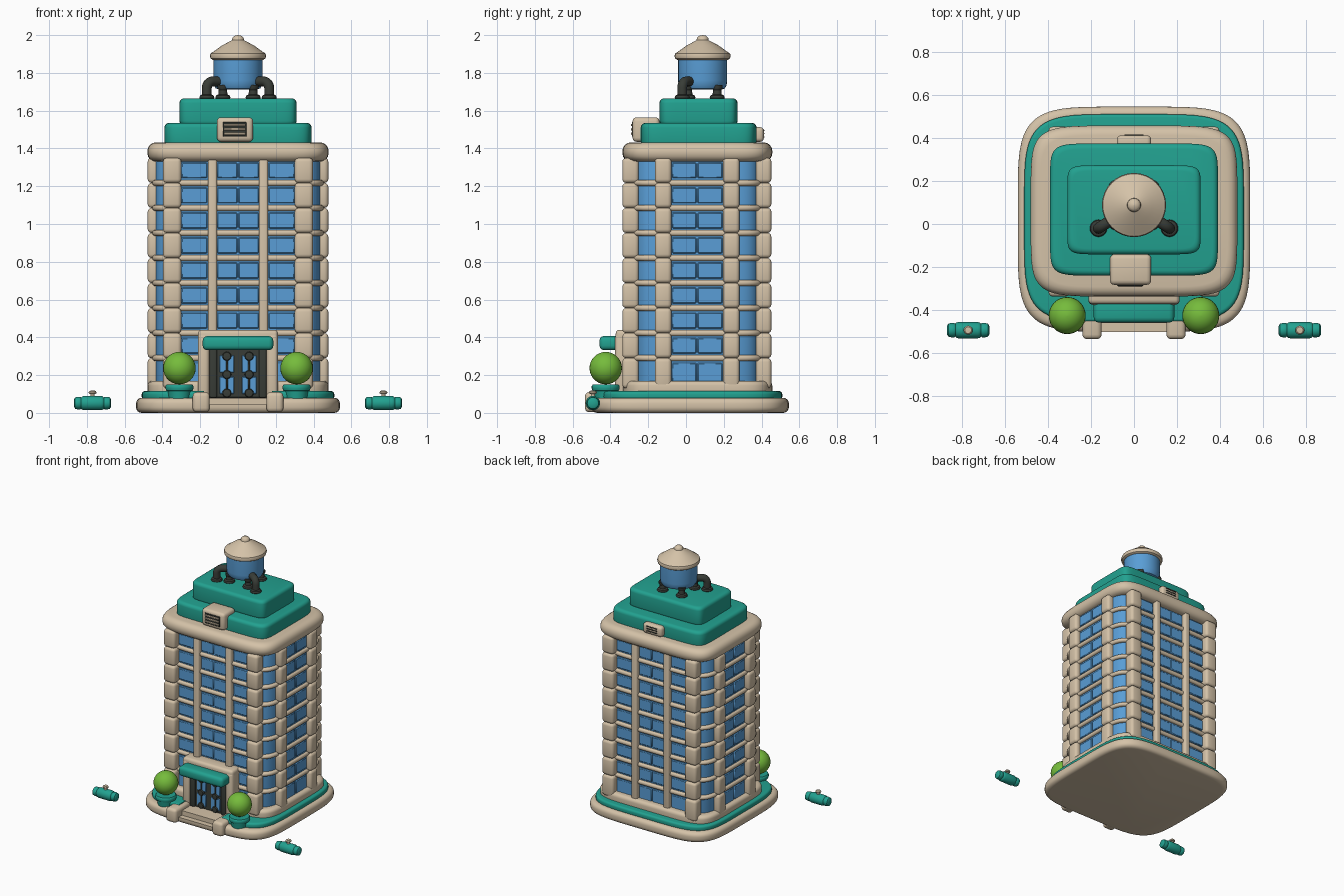
import bpy, bmesh, math
from mathutils import Matrix, Vector

if "Cube" in bpy.data.objects:
    bpy.data.objects.remove(bpy.data.objects["Cube"])


def mat(name, r, g, b):
    m = bpy.data.materials.new(name)
    m.diffuse_color = (r, g, b, 1)
    m.use_nodes = True
    m.node_tree.nodes["Principled BSDF"].inputs["Base Color"].default_value = m.diffuse_color
    return m


BEIGE = mat("beige stone", .66, .54, .39)
TEAL = mat("teal", .016, .36, .28)
BLUE = mat("blue glass", .10, .34, .67)
DARK = mat("dark metal", .04, .046, .038)
LEAF = mat("leaf green", .18, .50, .045)


def finish(name, bm, material):
    bmesh.ops.recalc_face_normals(bm, faces=bm.faces)
    me = bpy.data.meshes.new(name)
    bm.to_mesh(me)
    bm.free()
    me.materials.append(material)
    ob = bpy.data.objects.new(name, me)
    bpy.context.collection.objects.link(ob)
    return ob


def boxes(name, specs, material, bevel=.01, seg=3):
    """One object of rounded boxes, each (x0, x1, y0, y1, z0, z1)."""
    bm = bmesh.new()
    for x0, x1, y0, y1, z0, z1 in specs:
        m = Matrix.Translation(((x0 + x1) / 2, (y0 + y1) / 2, (z0 + z1) / 2))
        m = m @ Matrix.Diagonal((abs(x1 - x0), abs(y1 - y0), abs(z1 - z0), 1))
        bmesh.ops.create_cube(bm, size=1, matrix=m)
    if bevel:
        bmesh.ops.bevel(bm, geom=bm.edges[:], offset=bevel, segments=seg,
                        profile=.5, affect='EDGES', clamp_overlap=True)
    return finish(name, bm, material)


def skin(bm, rings):
    for a, b in zip(rings, rings[1:]):
        for i in range(len(a)):
            j = (i + 1) % len(a)
            bm.faces.new((a[i], a[j], b[j], b[i]))
    bm.faces.new(rings[0][::-1])
    bm.faces.new(rings[-1])


def slab(name, hx, hy, cy, z0, z1, material, n=6, r=.02, count=72):
    """Pillow-edged slab with a superellipse footprint."""
    bm = bmesh.new()
    prof = []
    for k in range(5):
        t = k / 4 * math.pi / 2
        prof.append((r * (1 - math.sin(t)), z0 + r * (1 - math.cos(t))))
    prof += [(d, z0 + z1 - z) for d, z in reversed(prof)]
    rings = []
    for d, z in prof:
        ring = []
        for i in range(count):
            t = 2 * math.pi * (i + .5) / count
            c, s = math.cos(t), math.sin(t)
            ring.append(bm.verts.new((
                math.copysign(abs(c) ** (2 / n), c) * (hx - d),
                cy + math.copysign(abs(s) ** (2 / n), s) * (hy - d), z)))
        rings.append(ring)
    skin(bm, rings)
    return finish(name, bm, material)


def lathe(name, prof, pos, material, along_x=False, count=32):
    """Turned part from (radius, height) points."""
    bm = bmesh.new()
    skin(bm, [[bm.verts.new((max(r, .001) * math.cos(2 * math.pi * i / count),
                             max(r, .001) * math.sin(2 * math.pi * i / count), z))
               for i in range(count)] for r, z in prof])
    if along_x:
        bm.transform(Matrix.Rotation(math.pi / 2, 4, 'Y'))
    bm.transform(Matrix.Translation(pos))
    return finish(name, bm, material)


def cut(ob, spec):
    cutter = boxes("cutter", [spec], BEIGE, 0)
    mod = ob.modifiers.new("cut", 'BOOLEAN')
    mod.operation, mod.object, mod.solver = 'DIFFERENCE', cutter, 'EXACT'
    bpy.context.view_layer.objects.active = ob
    bpy.ops.object.modifier_apply(modifier="cut")
    bpy.data.objects.remove(cutter)


CY = .06  # tower centre in y

# Base, planted strip and steps
base = slab("base", .54, .523, .022, 0, .08, BEIGE, 5, .03)
cut(base, (-.18, .18, -.7, -.46, .045, .2))
strip = slab("base_strip", .51, .483, .027, .07, .115, TEAL, 5, .015)
cut(strip, (-.18, .18, -.7, -.33, .0, .2))
boxes("step_cheeks", [(s * .15, s * .24, -.535, -.35, .004, .11) for s in (-1, 1)], BEIGE, .022)
slab("tower_plinth", .48, .397, CY, .08, .17, BEIGE, 6, .025)

# Glass tower with floor bands and cornice
slab("glass_tower", .44, .342, CY, .15, 1.36, BLUE, 6, .01)
levels = [.29 + .1325 * i for i in range(8)]
for i, z in enumerate(levels):
    slab("floor_band_%d" % (i + 1), .457, .36, CY, z - .016, z + .016, BEIGE, 6, .014)
slab("cornice", .48, .397, CY, 1.33, 1.432, BEIGE, 6, .045)

# Pillars split at each floor, and slim mullions
edges = [.13] + levels + [1.35]
pillars, mullions, panes = [], [], []
for z0, z1 in zip(edges, edges[1:]):
    for s in (-1, 1):
        x0, x1 = s * .30, s * .397
        pillars += [(x0, x1, -.337, -.25, z0, z1), (x0, x1, .37, .452, z0, z1)]
        for y in (-.165, .195):
            pillars.append((s * .41, s * .478, y, y + .088, z0, z1))
        for a, b in ((.0, .11), (.16, .30)):
            for y in (-.289, .394):
                panes.append((s * a + s * .003, s * b, y, y + .015, z0 + .025, z1 - .025))
        for a in (-.075, .062):
            panes.append((s * .433, s * .446, a, a + .13, z0 + .025, z1 - .025))
boxes("pillars", pillars, BEIGE, .02)
for s in (-1, 1):
    for y in (-.318, .388):
        mullions.append((s * .11, s * .16, y, y + .05, .14, 1.35))
boxes("mullions", mullions, BEIGE, .014)
boxes("window_panes", panes, BLUE, .005, 1)

# Stepped roof
slab("roof_lower_tier", .39, .307, .067, 1.41, 1.535, TEAL, 9, .025)
slab("roof_upper_tier", .31, .207, .066, 1.52, 1.665, TEAL, 10, .025)

# Roof vents
boxes("front_vent", [(-.112, .08, -.283, -.14, 1.435, 1.565)], BEIGE, .022)
boxes("front_vent_grille", [(-.08, .045, -.287, -.28, 1.462, 1.54)], DARK, .003, 1)
boxes("front_vent_slats", [(-.074, .039, -.292, -.284, z, z + .012)
                           for z in (1.472, 1.495, 1.518)], BEIGE, .003, 1)
boxes("back_vent", [(-.08, .08, .34, .412, 1.435, 1.513)], BEIGE, .02)
boxes("back_vent_slats", [(-.045, .045, .409, .415, z, z + .008)
                          for z in (1.457, 1.474, 1.491)], DARK, .002, 1)

# Water tank
TANK = (0, .088, 0)
lathe("tank_body", [(0, 1.712), (.10, 1.712), (.118, 1.718), (.127, 1.735), (.13, 1.76),
                    (.13, 1.885)], TANK, BLUE)
lathe("tank_roof", [(0, 1.868), (.132, 1.868), (.145, 1.876), (.149, 1.89), (.145, 1.903),
                    (.132, 1.911), (.085, 1.945), (.032, 1.973), (.03, 1.985), (.02, 1.996),
                    (0, 2.0)], TANK, BEIGE)
for s, side in ((-1, "left"), (1, "right")):
    # Elbow pipe at the front, short leg at the back
    bottom = Vector((s * .165, -.02, 1.655))
    d = Vector((-s * .11, .072, 0)).normalized()
    pts = [bottom, bottom + Vector((0, 0, .065))]
    for k in range(1, 7):
        a = k / 6 * math.pi / 2
        pts.append(bottom + d * .035 * (1 - math.cos(a)) + Vector((0, 0, .065 + .035 * math.sin(a))))
    pts.append(bottom + d * .10 + Vector((0, 0, .10)))
    cu = bpy.data.curves.new("pipe", 'CURVE')
    cu.dimensions, cu.bevel_depth, cu.bevel_resolution, cu.use_fill_caps = '3D', .026, 4, True
    sp = cu.splines.new('POLY')
    sp.points.add(len(pts) - 1)
    for p, v in zip(sp.points, pts):
        p.co = (*v, 1)
    cu.materials.append(DARK)
    ob = bpy.data.objects.new(side + "_elbow_pipe", cu)
    bpy.context.collection.objects.link(ob)
    bpy.ops.object.select_all(action='DESELECT')
    ob.select_set(True)
    bpy.context.view_layer.objects.active = ob
    bpy.ops.object.convert(target='MESH')
    foot = [(0, 1.66), (.036, 1.66), (.04, 1.668), (.036, 1.68), (.024, 1.686)]
    lathe(side + "_pipe_foot", foot, (s * .165, -.02, 0), DARK, count=20)
    leg = foot + [(.022, 1.71), (.028, 1.718), (.028, 1.735)]
    lathe(side + "_back_leg", leg, (s * .08, .165, 0), DARK, count=20)
    lathe(side + "_front_leg", leg, (s * .08, .01, 0), DARK, count=20)

    # Potted tree
    tree = (s * .31, -.425, 0)
    lathe(side + "_pot", [(0, .075), (.056, .075), (.062, .115), (.07, .118), (.074, .13),
                          (.074, .142), (.068, .15), (.05, .15), (0, .146)], tree, TEAL)
    ball = [(.086 * math.sin(k * math.pi / 14), .237 - .086 * math.cos(k * math.pi / 14))
            for k in range(15)]
    lathe(side + "_tree", ball, tree, LEAF)

    # Separate street post lying beside the building
    half = [(0, -.098), (.02, -.098), (.03, -.092), (.033, -.08), (.033, -.064), (.03, -.06),
            (.035, -.055), (.038, -.045)]
    lathe(side + "_barrel", half + [(r, -z) for r, z in reversed(half)],
          (s * .77, -.493, .052), TEAL, True, 24)
    lathe(side + "_barrel_knob", [(0, .08), (.011, .08), (.011, .1), (.02, .103), (.021, .11),
                                  (.015, .117), (0, .118)], (s * .77, -.493, 0), BEIGE, count=20)

# Entrance porch
boxes("porch_frame", [(s * .152, s * .212, -.375, -.26, .06, .42) for s in (-1, 1)]
      + [(-.212, .212, -.372, -.26, .36, .44)], BEIGE, .02)
boxes("awning", [(-.187, .187, -.458, -.35, .332, .407)], TEAL, .024)
boxes("door_surround", [(-.158, .158, -.352, -.30, .08, .35)], DARK, .004, 1)
boxes("door_posts", [(s * .112, s * .15, -.368, -.34, .08, .35) for s in (-1, 1)], DARK, .008)
boxes("door_panes", [(s * .02, s * .098, -.358, -.348, z, z + .092)
                     for s in (-1, 1) for z in (.1, .213)], BLUE, .004, 1)
boxes("door_bars", [(s * .054, s * .064, -.364, -.35, .095, .31) for s in (-1, 1)], DARK, .003, 1)
for s, side in ((-1, "left"), (1, "right")):
    for k, z in enumerate((.105, .203, .30)):
        lathe("%s_door_rosette_%d" % (side, k + 1),
              [(0, -.008), (.022, -.008), (.024, 0), (.02, .008), (0, .01)],
              (0, 0, 0), DARK, count=16).matrix_world = (
            Matrix.Translation((s * .059, -.36, z)) @ Matrix.Rotation(math.pi / 2, 4, 'X'))

# Smooth shading with crisp edges
bpy.ops.object.select_all(action='SELECT')
bpy.context.view_layer.objects.active = base
bpy.ops.object.shade_smooth_by_angle(angle=math.radians(40))
